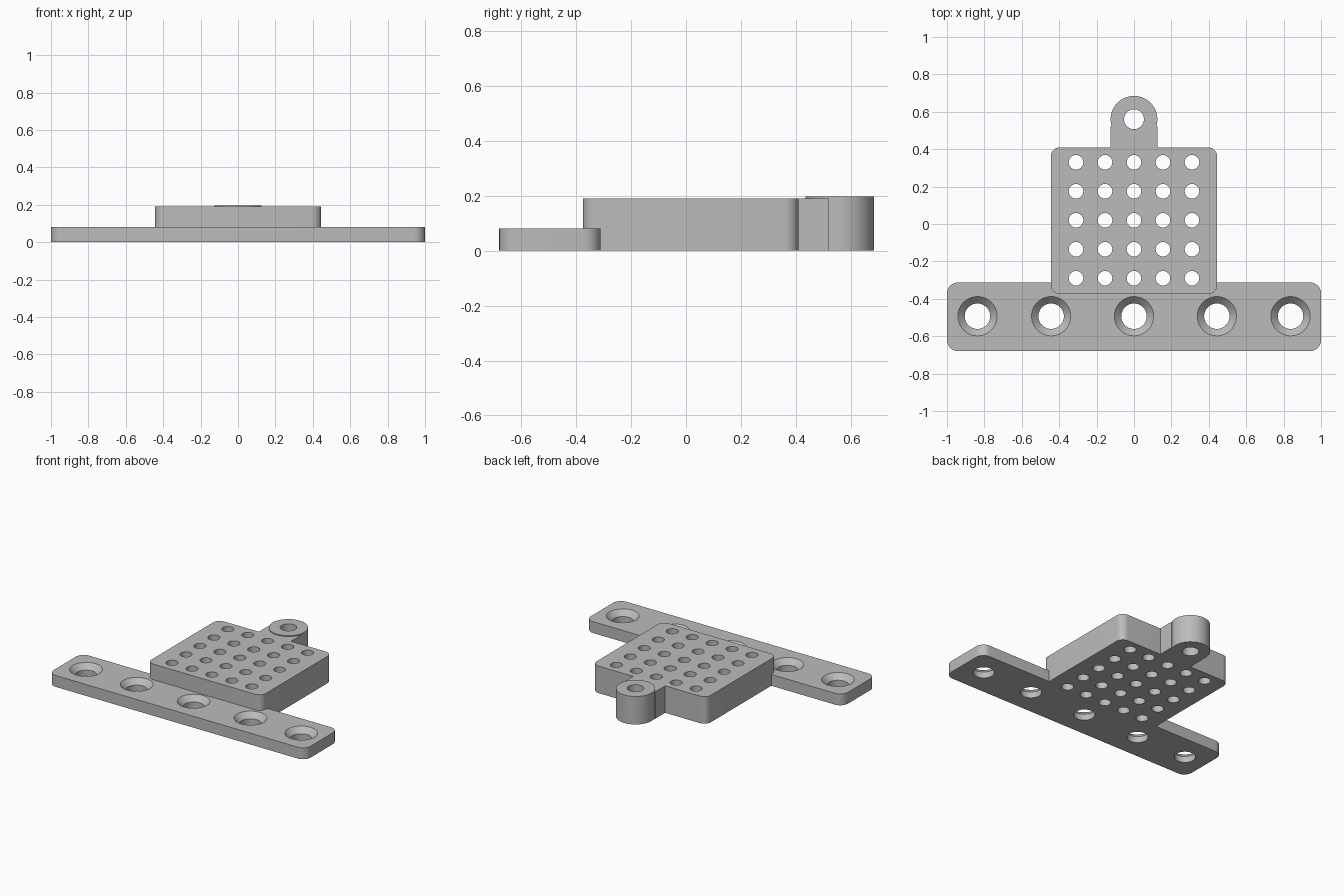
import bpy, bmesh, math

if "Cube" in bpy.data.objects:
    bpy.data.objects.remove(bpy.data.objects["Cube"], do_unlink=True)

grey = bpy.data.materials.new("plain_grey")
grey.use_nodes = True
grey.diffuse_color = (0.5, 0.5, 0.5, 1)
grey.node_tree.nodes["Principled BSDF"].inputs["Base Color"].default_value = (0.5, 0.5, 0.5, 1)


def finish(name, bm):
    bmesh.ops.recalc_face_normals(bm, faces=bm.faces)
    mesh = bpy.data.meshes.new(name)
    bm.to_mesh(mesh)
    bm.free()
    mesh.materials.append(grey)
    obj = bpy.data.objects.new(name, mesh)
    bpy.context.scene.collection.objects.link(obj)
    return obj


def slab(name, x, y0, y1, height, radius=0):
    """Upright slab, centred on x = 0, with rounded vertical corners."""
    bm = bmesh.new()
    bmesh.ops.create_cube(bm, size=1)
    for v in bm.verts:
        v.co.x *= 2 * x
        v.co.y = y1 if v.co.y > 0 else y0
        v.co.z = height if v.co.z > 0 else 0
    if radius:
        upright = [e for e in bm.edges if abs(e.verts[0].co.z - e.verts[1].co.z) > 0.01]
        bmesh.ops.bevel(bm, geom=upright, offset=radius, segments=10,
                        profile=0.5, affect='EDGES')
    return finish(name, bm)


def turned(name, profile, centres, sides=48):
    """Closed solids of revolution from (radius, z) points, one at each centre."""
    bm = bmesh.new()
    for cx, cy in centres:
        rings = []
        for r, z in profile:
            angles = [math.tau * i / sides for i in range(sides)]
            rings.append([bm.verts.new((cx + r * math.cos(a), cy + r * math.sin(a), z))
                          for a in angles])
        for low, high in zip(rings, rings[1:]):
            for i in range(sides):
                j = (i + 1) % sides
                bm.faces.new((low[i], low[j], high[j], high[i]))
        bm.faces.new(rings[0][::-1])
        bm.faces.new(rings[-1])
    return finish(name, bm)


def cut(obj, cutter):
    mod = obj.modifiers.new("holes", 'BOOLEAN')
    mod.operation = 'DIFFERENCE'
    mod.solver = 'EXACT'
    mod.object = cutter
    bpy.context.view_layer.objects.active = obj
    bpy.ops.object.modifier_apply(modifier=mod.name)


# Solid parts
LUG_Y = 0.56
mounting_bar = slab("mounting_bar", 1.0, -0.68, -0.312, 0.08, 0.06)
grid_block = slab("grid_block", 0.445, -0.375, 0.41, 0.19, 0.05)
lug_neck = slab("lug_neck", 0.125, 0.38, 0.52, 0.19)
lug_ring = turned("lug_ring", [(0.125, 0), (0.125, 0.197)], [(0, LUG_Y)], 64)

# Hole cutters
pitch = 0.155
grid = [(i * pitch, 0.02 + j * pitch) for i in range(-2, 3) for j in range(-2, 3)]
grid_cutter = turned("grid_cutter", [(0.039, -0.1), (0.039, 0.3)], grid, 32)
screws = [(x, -0.493) for x in (-0.837, -0.443, 0, 0.443, 0.837)]
screw_cutter = turned("screw_cutter",
                      [(0.068, -0.1), (0.068, 0.043), (0.125, 0.1)], screws)
lug_cutter = turned("lug_cutter", [(0.053, -0.1), (0.053, 0.3)], [(0, LUG_Y)])

for part, cutters in ((mounting_bar, (screw_cutter, grid_cutter)),
                      (grid_block, (grid_cutter,)),
                      (lug_neck, (lug_cutter,)),
                      (lug_ring, (lug_cutter,))):
    for cutter in cutters:
        cut(part, cutter)

for cutter in (grid_cutter, screw_cutter, lug_cutter):
    bpy.data.objects.remove(cutter, do_unlink=True)

# Smooth the round walls, keep the rims sharp
for part in (mounting_bar, grid_block, lug_neck, lug_ring):
    bpy.ops.object.select_all(action='DESELECT')
    part.select_set(True)
    bpy.context.view_layer.objects.active = part
    bpy.ops.object.shade_smooth_by_angle(angle=math.radians(30))
